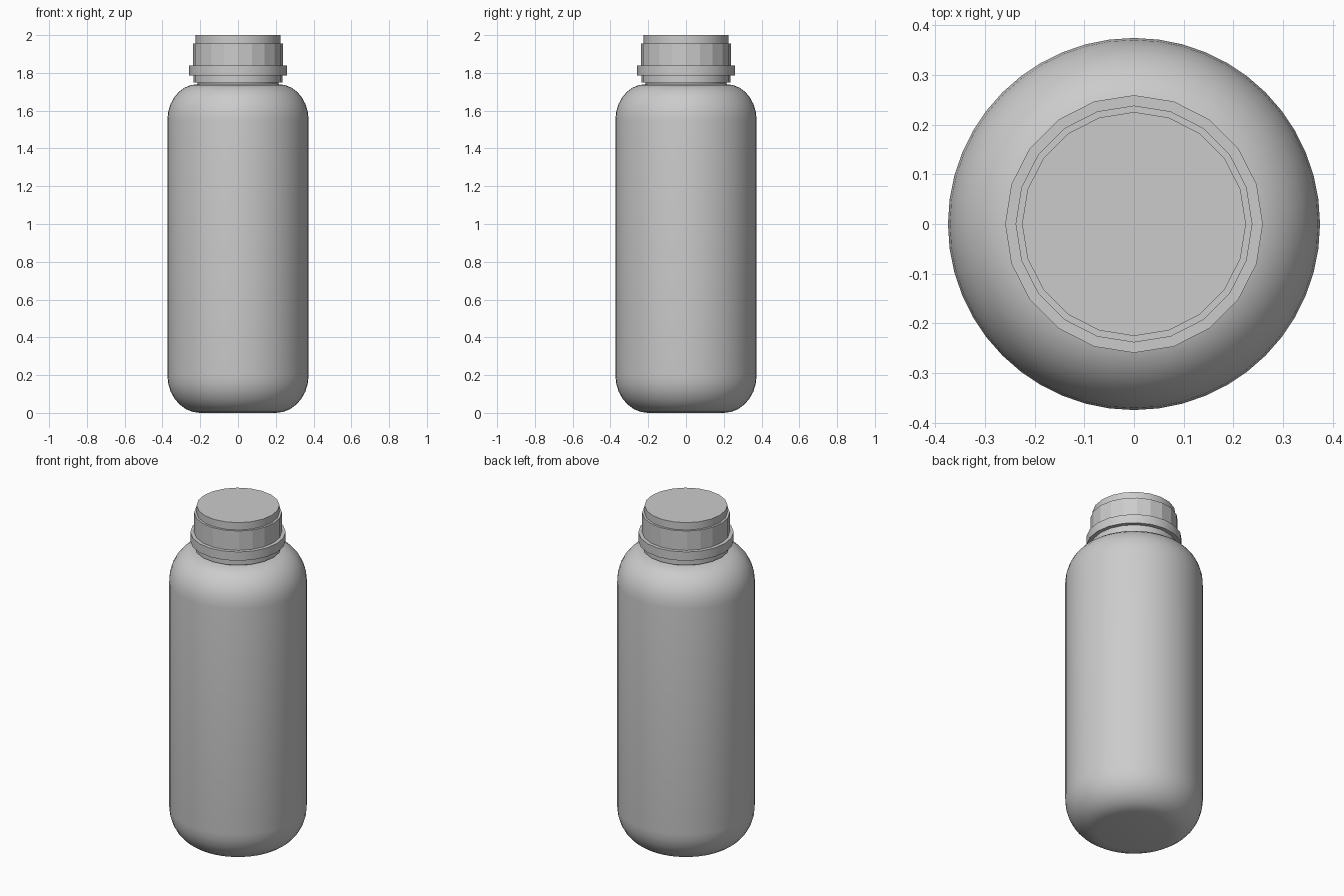
import bpy, bmesh
from math import cos, sin, pi, radians

cube = bpy.data.objects.get("Cube")
if cube:
    bpy.data.objects.remove(cube, do_unlink=True)

# One plain grey plastic
plastic = bpy.data.materials.new("grey plastic")
plastic.use_nodes = True
grey = (0.6, 0.6, 0.6, 1)
plastic.diffuse_color = grey
plastic.node_tree.nodes["Principled BSDF"].inputs["Base Color"].default_value = grey


def lathe(name, profile, sides, crease):
    """Revolve (radius, height) points around z and cap both ends."""
    bm = bmesh.new()
    rings = []
    for r, z in profile:
        angles = [2 * pi * i / sides for i in range(sides)]
        rings.append([bm.verts.new((r * cos(a), r * sin(a), z)) for a in angles])
    for low, high in zip(rings, rings[1:]):
        for i in range(sides):
            j = (i + 1) % sides
            bm.faces.new((low[i], low[j], high[j], high[i]))
    bm.faces.new(rings[0][::-1])
    bm.faces.new(rings[-1])
    mesh = bpy.data.meshes.new(name)
    bm.to_mesh(mesh)
    bm.free()
    mesh.materials.append(plastic)
    obj = bpy.data.objects.new(name, mesh)
    bpy.context.collection.objects.link(obj)
    bpy.ops.object.select_all(action='DESELECT')
    bpy.context.view_layer.objects.active = obj
    obj.select_set(True)
    bpy.ops.object.shade_smooth_by_angle(angle=radians(crease))
    return obj


def arc(cr, cz, rr, rz, start, end, steps=7):
    """Quarter curve between two angles, in degrees."""
    span = [radians(start + (end - start) * i / steps) for i in range(steps + 1)]
    return [(cr + rr * cos(a), cz + rz * sin(a)) for a in span]


# Bottle body: rounded base, straight wall, rounded shoulder, short neck
body = arc(0.2, 0.2, 0.174, 0.2, -90, 0) + arc(0.215, 1.55, 0.159, 0.19, 0, 90)
lathe("bottle_body", body + [(0.215, 1.76)], 48, 30)

# Cap: tamper band, flange, grip wall and stepped top
lathe("cap_tamper_band", [(0.236, 1.75), (0.236, 1.79)], 20, 30)
lathe("cap_flange", [(0.259, 1.787), (0.259, 1.84)], 20, 30)
lathe("cap_grip", [(0.238, 1.84), (0.238, 1.956)], 20, 15)
lathe("cap_top", [(0.225, 1.956), (0.225, 2.0)], 20, 30)
